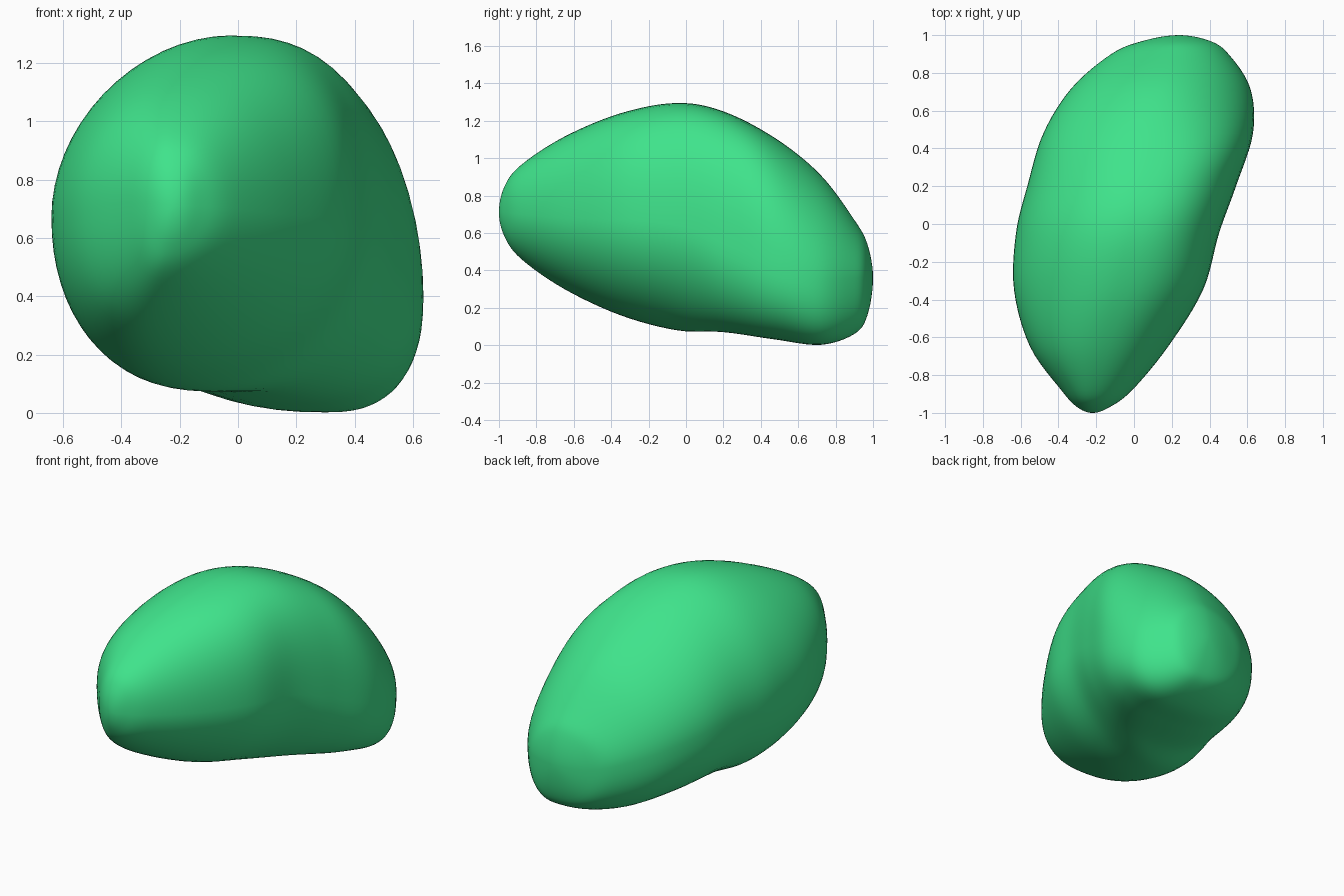
import bpy, bmesh, math

if "Cube" in bpy.data.objects:
    bpy.data.objects.remove(bpy.data.objects["Cube"])

# Cross-sections along y: y, left/right x, bottom/top z,
# x of top point, x of bottom point, z of left point, z of right point
STATIONS = [
    (-1.00, -0.22, -0.22, 0.71, 0.71, -0.22, -0.22, 0.71, 0.71),
    (-0.97, -0.30, -0.13, 0.58, 0.85, -0.22, -0.23, 0.72, 0.71),
    (-0.88, -0.385, -0.01, 0.46, 0.965, -0.22, -0.26, 0.72, 0.70),
    (-0.65, -0.55, 0.18, 0.30, 1.115, -0.18, -0.28, 0.70, 0.68),
    (-0.35, -0.635, 0.365, 0.16, 1.24, -0.10, -0.22, 0.68, 0.67),
    (-0.05, -0.625, 0.45, 0.08, 1.295, -0.03, -0.14, 0.66, 0.64),
    (0.20, -0.565, 0.54, 0.07, 1.25, 0.03, 0.06, 0.63, 0.54),
    (0.48, -0.48, 0.63, 0.03, 1.105, 0.09, 0.20, 0.57, 0.43),
    (0.72, -0.33, 0.615, 0.002, 0.91, 0.15, 0.31, 0.49, 0.36),
    (0.90, -0.12, 0.50, 0.06, 0.67, 0.21, 0.29, 0.41, 0.36),
    (0.97, 0.05, 0.40, 0.16, 0.54, 0.23, 0.26, 0.37, 0.36),
    (1.00, 0.24, 0.24, 0.36, 0.36, 0.24, 0.24, 0.36, 0.36),
]
SIDES, STEPS = 64, 6


def catmull(a, b, c, d, t):
    return 0.5 * (2*b + (c - a)*t + (2*a - 5*b + 4*c - d)*t*t + (3*b - a - 3*c + d)*t**3)


def ramp(y, y0, y1):
    t = min(1, max(0, (y - y0) / (y1 - y0)))
    return t * t * (3 - 2 * t)


def section(s):
    """Closed outline through the four extreme points, one arc per quadrant."""
    y, xl, xr, zb, zt, xt, xb, zl, zr = s
    # Fullness of each quadrant (below 1 bulges, above 1 flattens)
    power = {
        (1, 1): 0.88 - 0.10 * ramp(y, -0.8, -0.2) + 0.32 * ramp(y, 0.3, 0.8),
        (1, -1): 1.04 - 0.24 * ramp(y, -0.1, 0.5),
        (-1, 1): 0.95 + 0.10 * ramp(y, -0.8, -0.3),
        (-1, -1): 0.87 + 0.05 * ramp(y, -0.7, -0.3) - 0.07 * ramp(y, -0.1, 0.3),
    }
    pts = []
    for i in range(SIDES):
        a = 2 * math.pi * i / SIDES
        c, n = math.cos(a), math.sin(a)
        xm, ze = (xt, zt) if n >= 0 else (xb, zb)
        xe, zm = (xr, zr) if c >= 0 else (xl, zl)
        p = power[(1 if c >= 0 else -1, 1 if n >= 0 else -1)]
        c, n = abs(c) ** p, abs(n) ** p
        pts.append((xm + (xe - xm) * c, y, zm + (ze - zm) * n))
    return pts


# Smoothly interpolated stations
rows = []
last = len(STATIONS) - 1
for k in range(last):
    q = [STATIONS[min(last, max(0, k + o))] for o in (-1, 0, 1, 2)]
    if k == 0:                         # rounded tips: mirror section widths
        q[0] = (q[2][0],) + tuple(2*b - c for b, c in zip(q[1][1:], q[2][1:]))
    if k == last - 1:
        q[3] = (q[1][0],) + tuple(2*c - b for b, c in zip(q[1][1:], q[2][1:]))
    for j in range(STEPS):
        rows.append([catmull(*v, j / STEPS) for v in zip(*q)])
rows.append(list(STATIONS[-1]))

# Loft the body
bm = bmesh.new()
tip_a = bm.verts.new((-0.22, -1.0, 0.71))
tip_b = bm.verts.new((0.24, 1.0, 0.36))
rings = [[bm.verts.new(p) for p in section(r)] for r in rows[1:-1]]
for i in range(SIDES):
    j = (i + 1) % SIDES
    bm.faces.new((tip_a, rings[0][i], rings[0][j]))
    bm.faces.new((tip_b, rings[-1][j], rings[-1][i]))
    for r0, r1 in zip(rings, rings[1:]):
        bm.faces.new((r0[i], r1[i], r1[j], r0[j]))
bmesh.ops.recalc_face_normals(bm, faces=bm.faces)
for f in bm.faces:
    f.smooth = True

mesh = bpy.data.meshes.new("pebble_body")
bm.to_mesh(mesh)
bm.free()
body = bpy.data.objects.new("pebble_body", mesh)
bpy.context.collection.objects.link(body)

green = bpy.data.materials.new("bright green")
green.diffuse_color = (0.05, 0.77, 0.26, 1)
green.use_nodes = True
green.node_tree.nodes["Principled BSDF"].inputs["Base Color"].default_value = green.diffuse_color
mesh.materials.append(green)
